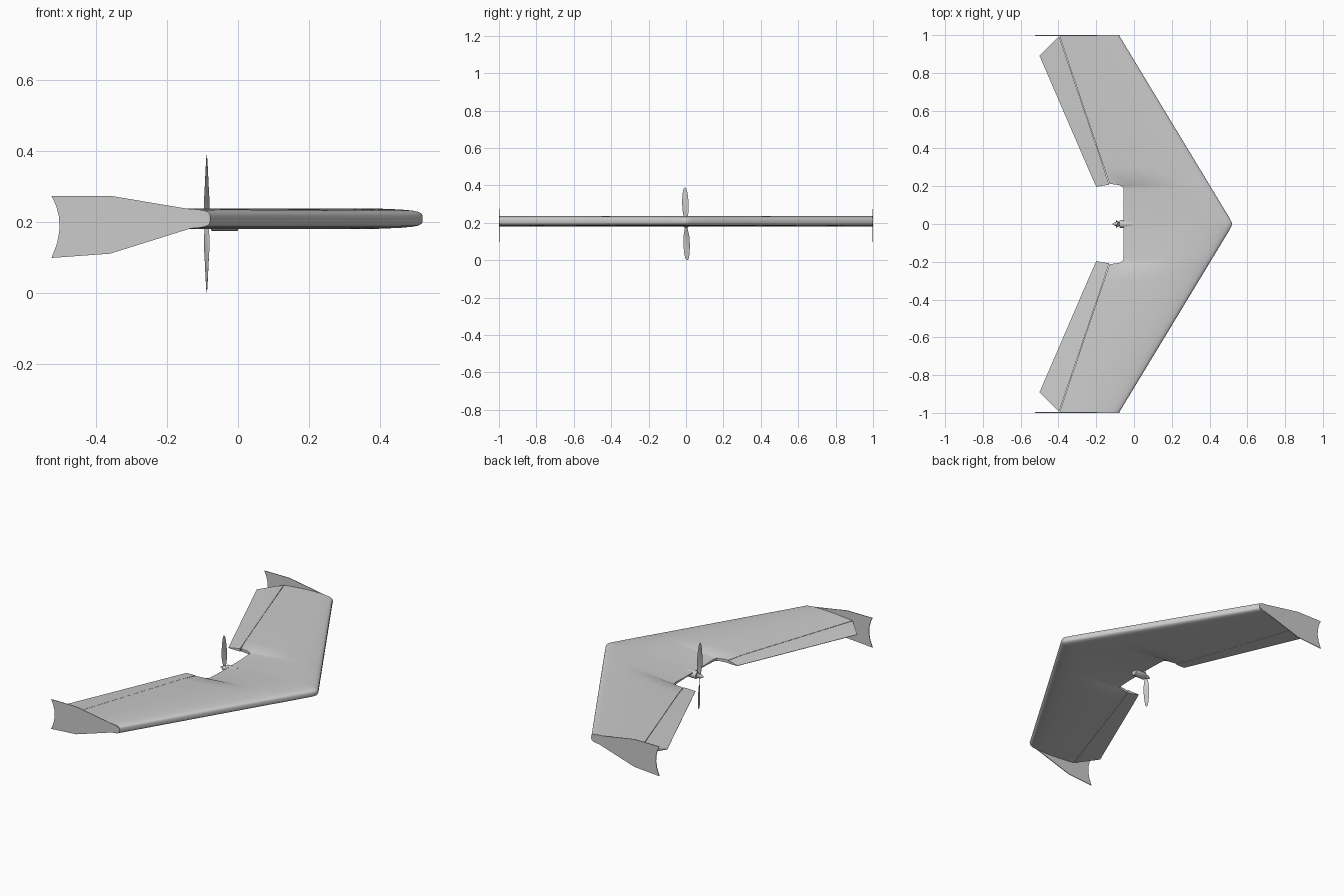
import bpy, bmesh, math

if "Cube" in bpy.data.objects:
    bpy.data.objects.remove(bpy.data.objects["Cube"])

ZC = 0.2085      # wing mid plane
HALF = 0.0285    # wing half thickness


def finish(name, bm, mirror=False, angle=35):
    bmesh.ops.remove_doubles(bm, verts=bm.verts, dist=1e-5)
    bmesh.ops.recalc_face_normals(bm, faces=bm.faces)
    me = bpy.data.meshes.new(name)
    bm.to_mesh(me)
    bm.free()
    ob = bpy.data.objects.new(name, me)
    bpy.context.collection.objects.link(ob)
    bpy.ops.object.select_all(action='DESELECT')
    ob.select_set(True)
    bpy.context.view_layer.objects.active = ob
    bpy.ops.object.shade_smooth_by_angle(angle=math.radians(angle))
    if mirror:
        m = ob.modifiers.new("Mirror", 'MIRROR')
        m.use_axis = (False, True, False)
        m.merge_threshold = 0.0002
    return ob


def loft(name, rings, cap_start=True, cap_end=True, **kw):
    bm = bmesh.new()
    rows = [[bm.verts.new(p) for p in r] for r in rings]
    n = len(rows[0])
    for a, b in zip(rows, rows[1:]):
        for i in range(n):
            j = (i + 1) % n
            bm.faces.new((a[i], a[j], b[j], b[i]))
    if cap_start:
        bm.faces.new(rows[0])
    if cap_end:
        bm.faces.new(rows[-1])
    return finish(name, bm, **kw)


# Wing: chord fraction, centre thickness, outer thickness
prof = [(0, .3, .3), (.006, .5, .5), (.02, .67, .67), (.05, .8, .8), (.11, .91, .91),
        (.22, 1, 1), (.36, .97, 1), (.5, .86, .97), (.65, .67, .86), (.82, .37, .69), (1, .1, .5)]


def wing_section(y, lead, trail, blend):
    up, down = [], []
    for t, a, b in prof:
        h = HALF * (a + (b - a) * blend)
        x = lead + (trail - lead) * t
        up.append((x, y, ZC + h))
        down.append((x, y, ZC - h))
    return up + down[::-1]


def lead_x(y):
    return 0.525 - 0.605 * y


stations = [(0, .52, -.055, 0), (.012, .516, -.055, 0), (.03, lead_x(.03), -.055, 0),
            (.1, lead_x(.1), -.055, .05), (.182, lead_x(.182), -.055, .35),
            (.198, lead_x(.198), -.061, .42), (.206, lead_x(.206), -.08, .46),
            (.213, lead_x(.213), -.13, .5), (.3, lead_x(.3), -.159, 1),
            (.65, lead_x(.65), -.278, 1), (.998, lead_x(.998), -.395, 1)]
loft("wing", [wing_section(*s) for s in stations], cap_start=False, mirror=True)


# Elevons: tapered control surfaces behind the hinge line
def elevon_section(hx, hy, tx, ty, h):
    mx, my = (hx + tx) / 2, (hy + ty) / 2
    return [(hx, hy, ZC - h), (hx, hy, ZC + h), (mx, my, ZC + h * .62),
            (tx, ty, ZC + .001), (tx, ty, ZC - .001), (mx, my, ZC - h * .62)]


loft("elevon", [elevon_section(-.132, .208, -.2, .197, .0085),
                elevon_section(-.161, .3, -.241, .29, .0138),
                elevon_section(-.397, .995, -.5, .89, .0138)], mirror=True)

# Winglets: thin plates with a scooped rear edge
outline = [(-.077, .209), (-.082, .222), (-.1, .23), (-.14, .236), (-.36, .273), (-.525, .273),
           (-.512, .245), (-.504, .213), (-.502, .18), (-.509, .14), (-.525, .098),
           (-.36, .11), (-.13, .182), (-.092, .192), (-.08, .2)]
loft("winglet", [[(x, y, z) for x, z in outline] for y in (.996, 1.0)], mirror=True)


# Motor and spinner: turned profiles along x
def turned(name, pts, zc, n=24):
    loft(name, [[(x, r * math.cos(2 * math.pi * i / n), zc + r * math.sin(2 * math.pi * i / n))
                 for i in range(n)] for x, r in pts])


PZ = 0.194
turned("motor", [(0, .019), (-.003, .0215), (-.072, .0215), (-.076, .019), (-.078, .008)], PZ + .001)
turned("propeller_hub", [(-.076, .009), (-.08, .013), (-.095, .013), (-.102, .008),
                         (-.11, .005), (-.115, .001)], PZ)

# Propeller: two twisted blades
stations = [(.006, .012, 35), (.03, .022, 50), (.07, .036, 65), (.11, .036, 74),
            (.15, .031, 79), (.178, .022, 82), (.19, .012, 83), (.194, .003, 84)]
for k, name in ((1, "upper_blade"), (-1, "lower_blade")):
    rings = []
    for r, chord, deg in stations:
        a = math.radians(deg)
        ring = []
        for i in range(12):
            q = 2 * math.pi * i / 12
            u, v = chord / 2 * math.cos(q), chord * .06 * math.sin(q)
            ring.append((-.088 + u * math.cos(a) - v * math.sin(a),
                         k * (u * math.sin(a) + v * math.cos(a) - .03 * r), PZ + k * r))
        rings.append(ring)
    loft(name, rings)
